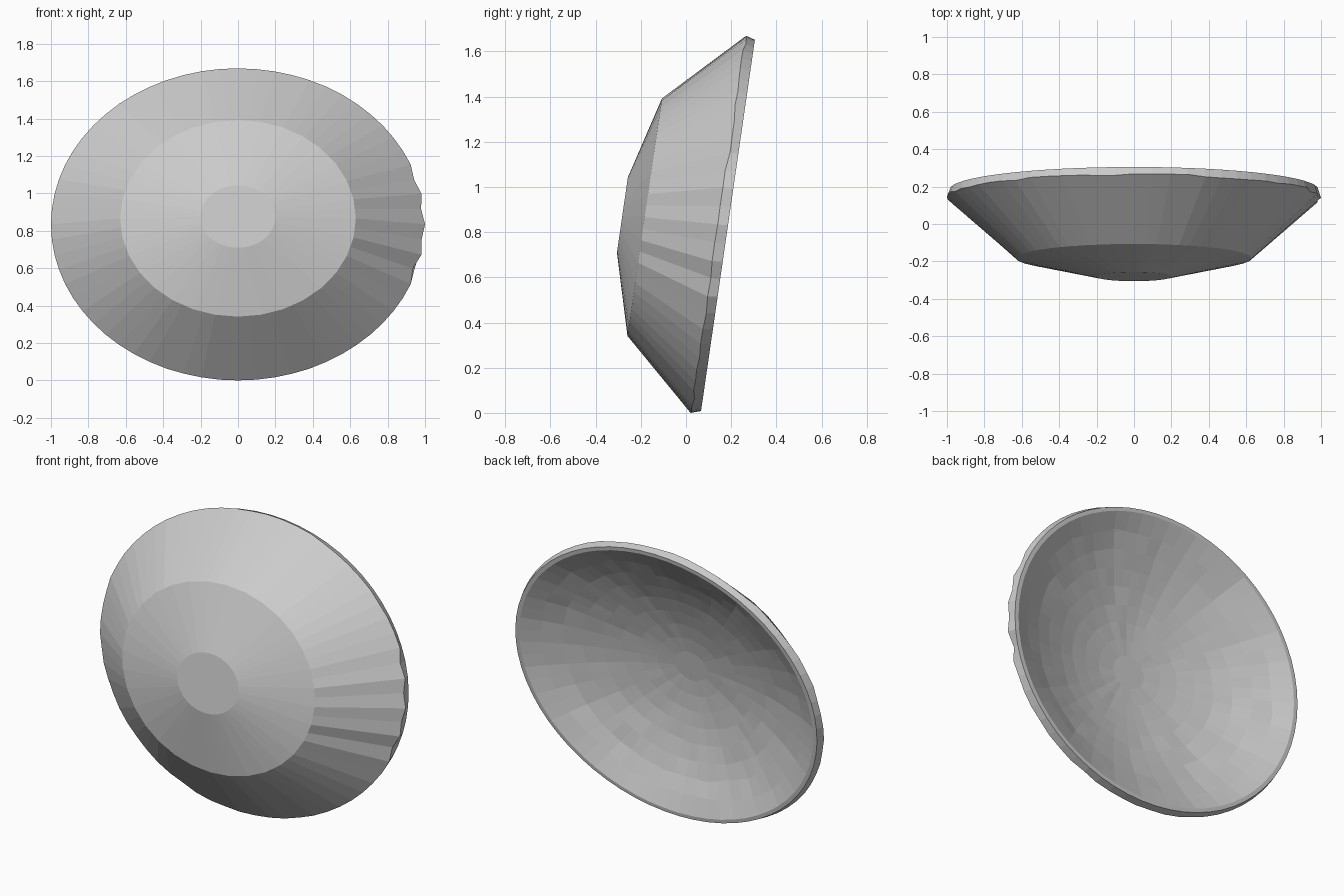
import bpy, bmesh, math, random
from mathutils import Vector

if "Cube" in bpy.data.objects:
    bpy.data.objects.remove(bpy.data.objects["Cube"])

random.seed(4)
N = 64
TILT = math.radians(8.25)
U = Vector((0, math.sin(TILT), math.cos(TILT)))      # up along the rim plane
AX = Vector((0, math.cos(TILT), -math.sin(TILT)))    # from base towards the opening
X = Vector((1, 0, 0))
BASE = Vector((0, -0.2815, 0.880))


def point(r, h, ang):
    """Point on the oval section of radius r at height h along the dish axis."""
    return (BASE + AX * h + X * (r * math.cos(ang))
            + U * (r * 0.843 * math.sin(ang) + 0.046 * h))


def ring(bm, r, h, coarse=False, jitter=0.0, dents=False):
    pts = []
    for k in range(N):
        a = 2 * math.pi * k / N
        rr, hh = r, h
        if jitter:
            hh += random.uniform(-jitter, jitter)
            rr += random.uniform(-2, 2) * jitter
        if dents:
            # alternate notches give the wavy edge of the rim band
            hh += random.uniform(-0.008, 0.004)
            if k % 2 and math.cos(a) > 0.9:
                rr -= random.uniform(0.01, 0.025)
        pts.append(point(rr, hh, a))
    if coarse:  # half as many sides: odd points sit on the chords
        for k in range(1, N, 2):
            pts[k] = (pts[k - 1] + pts[(k + 1) % N]) / 2
    return [bm.verts.new(p) for p in pts]


def bridge(bm, a, b):
    for k in range(N):
        j = (k + 1) % N
        bm.faces.new((a[k], a[j], b[j], b[k]))


bm = bmesh.new()
# outer shell: flat base, shallow cone, steep cone, rim band, lip
rings = [ring(bm, 0.2, 0.0),
         ring(bm, 0.63, 0.099, coarse=True),
         ring(bm, 1.0, 0.429, dents=True),
         ring(bm, 0.985, 0.469),
         ring(bm, 0.96, 0.469)]
# hollow bowl: spherical cap, lightly uneven facets
DEPTH = 0.235
R = (0.96 ** 2 + DEPTH ** 2) / (2 * DEPTH)
for i in range(1, 9):
    r = 0.96 * (1 - i / 9)
    h = 0.469 - DEPTH + R - math.sqrt(R * R - r * r)
    rings.append(ring(bm, r, h, coarse=True, jitter=0.006 * r))
for a, b in zip(rings, rings[1:]):
    bridge(bm, a, b)
bm.faces.new(rings[0])
bm.faces.new(rings[-1])
bmesh.ops.recalc_face_normals(bm, faces=bm.faces)

mesh = bpy.data.meshes.new("dish_bowl")
bm.to_mesh(mesh)
bm.free()
dish = bpy.data.objects.new("dish_bowl", mesh)
bpy.context.collection.objects.link(dish)

# stand on the ground
low = min(v.co.z for v in mesh.vertices)
for v in mesh.vertices:
    v.co.z -= low
